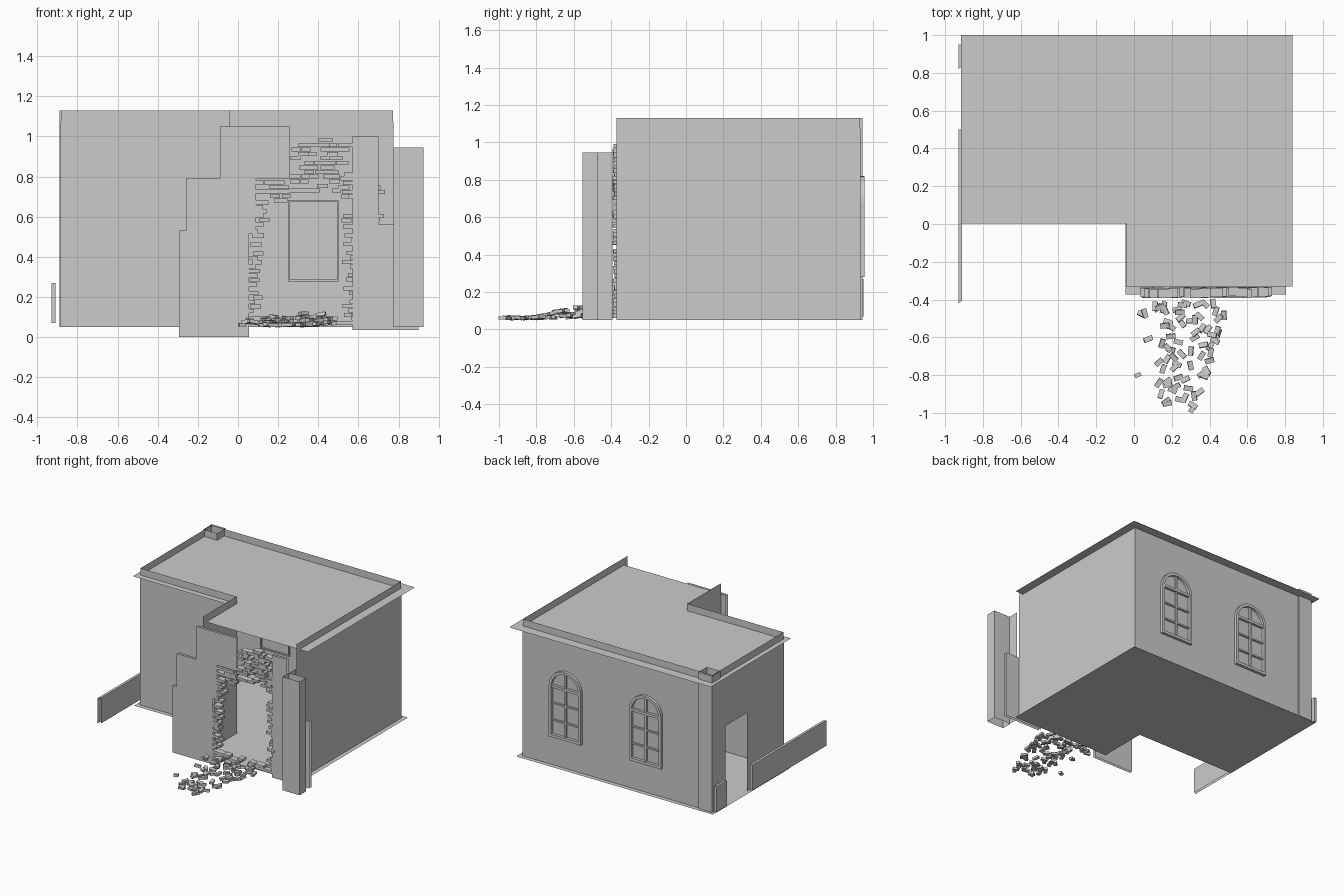
import bpy, bmesh, math, random
from mathutils import Matrix, Vector, Euler

random.seed(7)
if "Cube" in bpy.data.objects:
    bpy.data.objects.remove(bpy.data.objects["Cube"])

plaster = bpy.data.materials.new("plain grey plaster")
plaster.use_nodes = True
GREY = (0.6, 0.6, 0.6, 1)
plaster.diffuse_color = GREY
plaster.node_tree.nodes["Principled BSDF"].inputs["Base Color"].default_value = GREY

FLOOR, ROOF, TOP = 0.05, 1.075, 1.13
LEFT, RIGHT, BACK, STEP_X, STEP_Y, FRONT = -0.885, 0.775, 0.933, -0.045, 0.04, -0.372


def make(name, verts, faces):
    mesh = bpy.data.meshes.new(name)
    mesh.from_pydata(verts, [], faces)
    mesh.materials.append(plaster)
    obj = bpy.data.objects.new(name, mesh)
    bpy.context.collection.objects.link(obj)
    return obj


def ribbon(name, path, z0, z1):
    """Upright one-sided sheet along a plan path, facing right of its direction."""
    n = len(path)
    verts = [(x, y, z) for z in (z0, z1) for x, y in path]
    return make(name, verts, [(i, i + 1, n + i + 1, n + i) for i in range(n - 1)])


def flat(name, plan, z, up=True):
    order = list(range(len(plan)))
    return make(name, [(x, y, z) for x, y in plan], [order if up else order[::-1]])


def upright(name, outline, y, front=True):
    order = list(range(len(outline)))
    return make(name, [(x, y, z) for x, z in outline], [order if front else order[::-1]])


def add_box(bm, centre, size, rot=(0, 0, 0)):
    m = Matrix.Translation(centre) @ Euler(rot).to_matrix().to_4x4() @ Matrix.Diagonal((*size, 1))
    bmesh.ops.create_cube(bm, size=1, matrix=m)


def finish(bm, name):
    obj = make(name, [], [])
    bm.to_mesh(obj.data)
    bm.free()
    return obj


def ell(left, right, back, step_x, step_y, front):
    return [(left, step_y), (step_x, step_y), (step_x, front),
            (right, front), (right, back), (left, back)]


# Floor and roof sheets with overhanging rims
roof = ell(-0.915, 0.84, 1.0, -0.043, 0.002, -0.33)
flat("roof_top", roof, ROOF)
flat("roof_underside", roof, ROOF - 0.003, up=False)
floor = ell(LEFT - 0.025, RIGHT + 0.03, BACK + 0.03, STEP_X, STEP_Y - 0.03, FRONT)
flat("floor_top", floor, FLOOR + 0.003)
flat("floor_underside", floor, FLOOR, up=False)

# Walls: outer skin facing out, inner skin facing in and rising as the parapet
DOOR_NEAR, DOOR_FAR, DOOR_TOP = 0.5, 0.77, 0.67
for side, inset, top in (("outer", 0, ROOF), ("inner", 0.004, TOP)):
    l, r, b = LEFT + inset, RIGHT - inset, BACK - inset
    sx, sy = STEP_X + inset, STEP_Y + inset
    runs = {
        "side_and_back_wall": ([(r, FRONT), (r, b), (l, b), (l, DOOR_FAR)], FLOOR, top),
        "wall_above_door": ([(l, DOOR_FAR), (l, DOOR_NEAR)], DOOR_TOP, top),
        "door_side_and_front_wall": ([(l, DOOR_NEAR), (l, sy), (sx, sy)], FLOOR, top),
        "wing_wall": ([(sx, sy), (sx, FRONT)], FLOOR, TOP),
    }
    for name, (path, z0, z1) in runs.items():
        ribbon(f"{side}_{name}", path if side == "outer" else path[::-1], z0, z1)

# Corner pilaster
px0, px1, py0, py1 = -0.89, -0.77, 0.84, 0.944
ribbon("corner_pilaster", [(px0, py0), (px1, py0), (px1, py1), (px0, py1), (px0, py0)], FLOOR, TOP)

# Low walls beside the door, open at the front end
for name, y0, y1 in (("long_low_wall", -0.42, 0.5), ("short_low_wall", 0.82, 0.95)):
    a, c = -0.93, -0.91
    ribbon(name + "_sides", [(c, y0 + 0.015), (c, y1), (a, y1), (a, y0)], 0.07, 0.27)
    flat(name + "_top", [(a, y0), (c, y0 + 0.015), (c, y1), (a, y1)], 0.27)

# Broken front wall: stepped panels each side of the breach
left_panel = [(-0.295, 0), (0.055, 0), (0.055, 0.53), (0.09, 0.53), (0.09, 0.79), (0.26, 0.79),
              (0.26, 1.05), (-0.09, 1.05), (-0.09, 0.79), (-0.26, 0.79), (-0.26, 0.53), (-0.295, 0.53)]
right_panel = [(0.57, 0.035), (0.9, 0.035), (0.9, 0.56), (0.7, 0.56), (0.7, 1.0), (0.57, 1.0)]
for name, outline in (("left_front_panel", left_panel), ("right_front_panel", right_panel)):
    upright(name + "_face", outline, -0.392)
    upright(name + "_back", outline, -0.372, front=False)

# Standing pier at the right of the breach
ribbon("front_pier", [(0.775, -0.553), (0.925, -0.553), (0.925, -0.473), (0.775, -0.473),
                      (0.775, -0.553)], FLOOR, 0.945)
ribbon("pier_return", [(0.78, -0.473), (0.78, -0.392)], FLOOR, 0.945)

# Torn brick edges around the breach: x range, z range, share kept
zones = [(0.05, 0.08, 0.12, 0.55, 0.7), (0.08, 0.12, 0.55, 0.68, 0.8),
         (0.1, 0.25, 0.67, 0.79, 0.75), (0.27, 0.52, 0.79, 0.88, 0.8),
         (0.28, 0.56, 0.88, 0.97, 0.75), (0.42, 0.54, 0.97, 1.02, 0.6),
         (0.27, 0.5, 0.72, 0.79, 0.4), (0.52, 0.62, 0.69, 0.82, 0.7),
         (0.62, 0.73, 0.69, 0.76, 0.6), (0.52, 0.7, 0.57, 0.63, 0.7),
         (0.54, 0.57, 0.1, 0.57, 0.75), (0.04, 0.57, 0.06, 0.11, 0.8)]
bm = bmesh.new()
ROW, COL = 0.022, 0.05
for x0, x1, z0, z1, share in zones:
    for row in range(max(1, round((z1 - z0) / ROW))):
        for col in range(max(1, round((x1 - x0) / COL))):
            if random.random() < share:
                x = x0 + (col + 0.5 * (row % 2) + 0.3) * COL + random.uniform(-0.012, 0.012)
                add_box(bm, (x, -0.363 + random.uniform(-0.006, 0.006), z0 + (row + 0.5) * ROW),
                        (random.uniform(0.04, 0.07), 0.048, 0.02))
finish(bm, "torn_bricks")

# Fallen bricks fanning out in front, heaped near the wall
bm = bmesh.new()
for i in range(75):
    t = (i / 74) ** 1.4
    y = -0.42 - 0.54 * t
    middle, spread = 0.27 - 0.03 * t, 0.24 * (1 - 0.65 * t)
    x = middle + random.uniform(-spread, spread)
    heap = 0.06 * max(0, 1 - abs(y + 0.58) / 0.25)
    z = 0.062 + random.uniform(0, heap)
    add_box(bm, (x, y, z), (0.048, 0.026, 0.018),
            (random.uniform(-0.2, 0.2), random.uniform(-0.2, 0.2), random.uniform(0, math.pi)))
add_box(bm, (0.31, -0.975, 0.061), (0.05, 0.026, 0.018), (0, 0, 1.1))
add_box(bm, (0.02, -0.8, 0.061), (0.035, 0.022, 0.018), (0, 0, 0.4))
finish(bm, "fallen_bricks")


# Arched windows in the back wall, with plain square trim inside
def arch(cx, half, z0, spring, segs=14):
    curve = [(cx + half * math.cos(math.pi * i / segs), spring + half * math.sin(math.pi * i / segs))
             for i in range(segs + 1)]
    return [(cx + half, z0)] + curve + [(cx - half, z0)]


SILL, SPRING, HALF, BAR = 0.28, 0.68, 0.14, 0.022
for label, cx in (("left", 0.39), ("right", -0.31)):
    outer, inner = arch(cx, HALF, SILL, SPRING), arch(cx, HALF - BAR, SILL + BAR, SPRING)
    n = len(outer)
    bm = bmesh.new()
    ring = [[[bm.verts.new((x, y, z)) for x, z in loop] for loop in (outer, inner)]
            for y in (BACK, 0.955)]
    (bo, bi), (fo, fi) = ring
    for i in range(n):
        j = (i + 1) % n
        for a, b in ((fo, fi), (bo, fo), (fi, bi)):
            bm.faces.new((a[i], a[j], b[j], b[i]))
    # Glazing bars
    mid = BACK + 0.006
    add_box(bm, (cx, mid, (SILL + SPRING + HALF) / 2), (0.014, 0.016, SPRING + HALF - SILL - BAR))
    add_box(bm, (cx, mid + 0.003, SPRING), (2 * HALF - BAR, 0.022, 0.02))
    for k in (1, 2):
        add_box(bm, (cx, mid, SILL + k * (SPRING - SILL) / 3), (2 * HALF - BAR, 0.014, 0.012))
    bmesh.ops.recalc_face_normals(bm, faces=bm.faces)
    finish(bm, f"{label}_arched_window")

    bm = bmesh.new()
    for s in (-1, 1):
        add_box(bm, (cx - 0.015 + s * 0.122, BACK - 0.008, 0.48), (0.01, 0.012, 0.4))
        add_box(bm, (cx - 0.015, BACK - 0.008, 0.48 + s * 0.197), (0.25, 0.012, 0.01))
    finish(bm, f"{label}_window_inner_trim")
